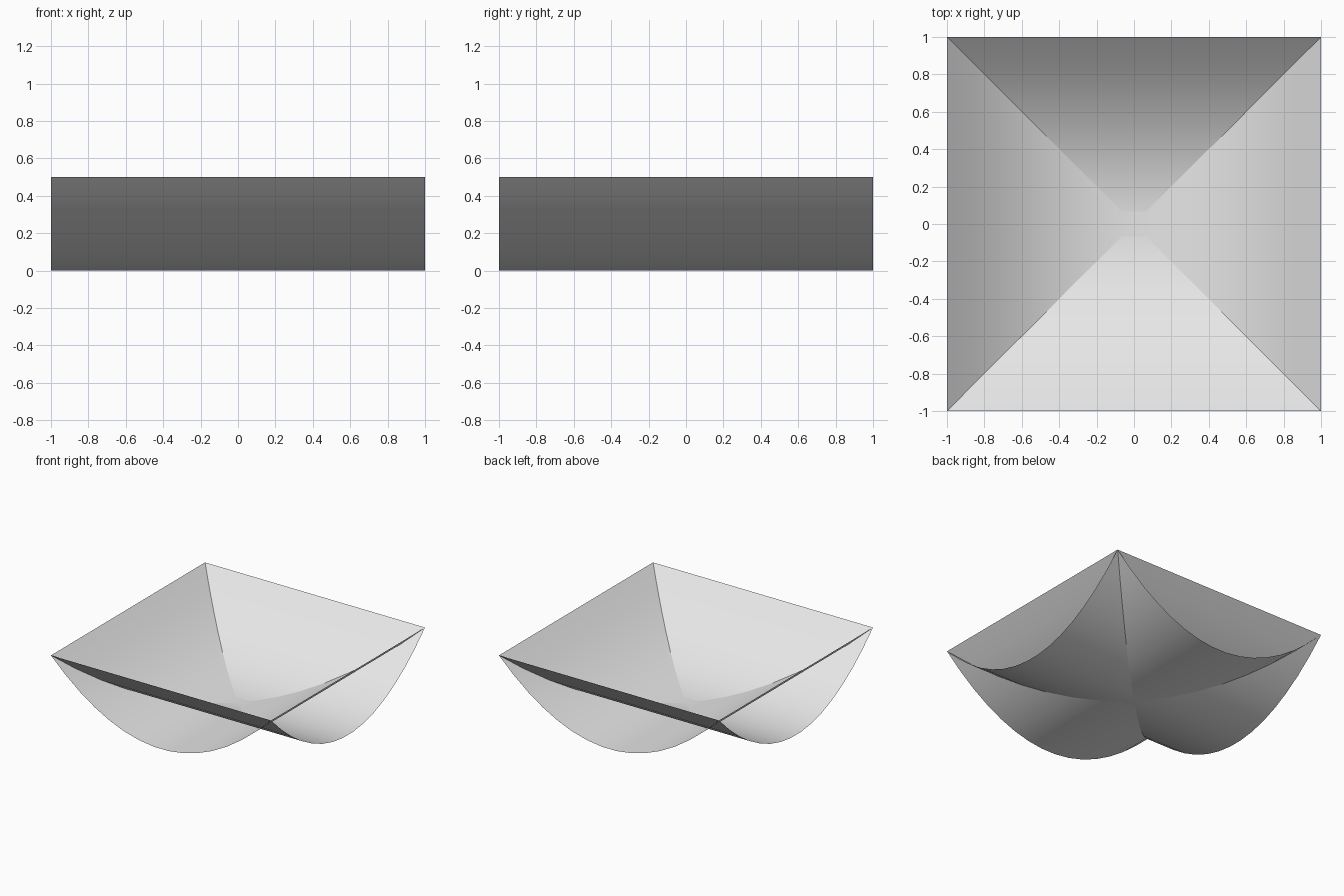
import bpy
import bmesh
import math

cube = bpy.data.objects.get("Cube")
if cube:
    bpy.data.objects.remove(cube, do_unlink=True)

SEGMENTS = 15
HEIGHT = 0.5

# Plain grey for both sheets
grey = bpy.data.materials.new("light_grey")
grey.use_nodes = True
colour = (0.8, 0.8, 0.8, 1)
grey.diffuse_color = colour
grey.node_tree.nodes["Principled BSDF"].inputs["Base Color"].default_value = colour


def trough(name, angle):
    """Parabolic trough sheet: profile along x, extruded along y, turned about z."""
    inner = (1 / SEGMENTS) ** 2
    bm = bmesh.new()
    profile = []
    for i in range(SEGMENTS + 1):
        x = 2 * i / SEGMENTS - 1
        z = HEIGHT * (x * x - inner) / (1 - inner)
        profile.append(bm.verts.new((x, -1, z)))
    edges = [bm.edges.new(pair) for pair in zip(profile, profile[1:])]
    swept = bmesh.ops.extrude_edge_only(bm, edges=edges)["geom"]
    moved = [v for v in swept if isinstance(v, bmesh.types.BMVert)]
    bmesh.ops.translate(bm, verts=moved, vec=(0, 2, 0))

    # Turn the sheet and face it upward
    for v in bm.verts:
        x, y = v.co.x, v.co.y
        v.co.x = x * math.cos(angle) - y * math.sin(angle)
        v.co.y = x * math.sin(angle) + y * math.cos(angle)
    bm.normal_update()
    for f in bm.faces:
        if f.normal.z < 0:
            f.normal_flip()
        f.smooth = True

    mesh = bpy.data.meshes.new(name)
    bm.to_mesh(mesh)
    bm.free()
    mesh.materials.append(grey)
    obj = bpy.data.objects.new(name, mesh)
    bpy.context.collection.objects.link(obj)
    return obj


# Two full sheets crossing at right angles
trough("side_to_side_trough", 0)
trough("front_to_back_trough", math.pi / 2)
